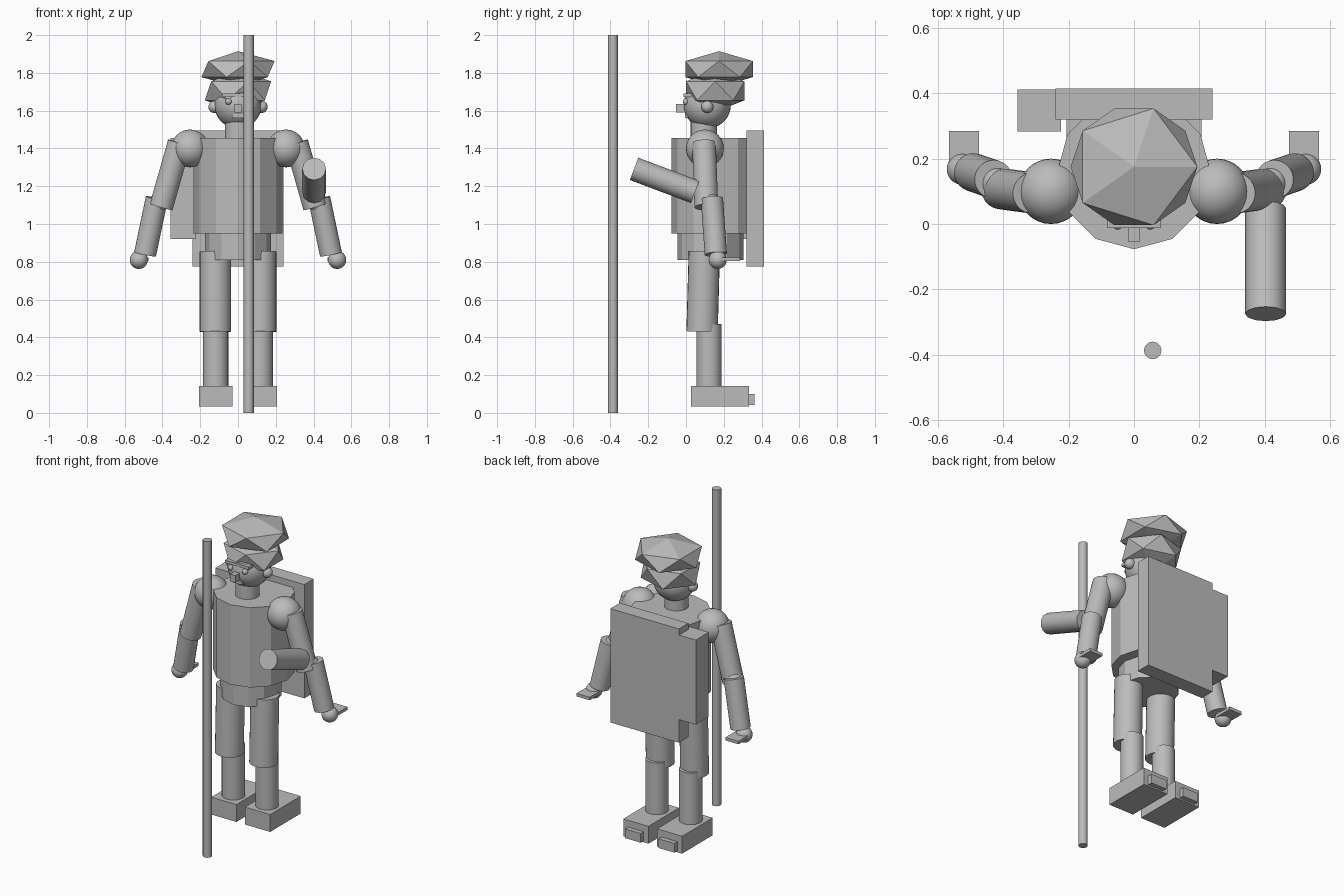
import bpy
from math import radians
from mathutils import Vector

if "Cube" in bpy.data.objects:
    bpy.data.objects.remove(bpy.data.objects["Cube"], do_unlink=True)

grey = bpy.data.materials.new("plain grey")
grey.use_nodes = True
grey.diffuse_color = (0.5, 0.5, 0.5, 1)
grey.node_tree.nodes["Principled BSDF"].inputs["Base Color"].default_value = (0.5, 0.5, 0.5, 1)


def finish(name, smooth):
    ob = bpy.context.object
    ob.name = name
    ob.data.materials.append(grey)
    if smooth:
        bpy.ops.object.shade_smooth_by_angle(angle=radians(31))
    return ob


def rod(name, start, end, radius, sides=24, smooth=True):
    start, end = Vector(start), Vector(end)
    axis = end - start
    bpy.ops.mesh.primitive_cylinder_add(vertices=sides, radius=radius, depth=axis.length,
                                        location=(start + end) / 2)
    bpy.context.object.rotation_euler = axis.to_track_quat('Z', 'Y').to_euler()
    return finish(name, smooth)


def ball(name, centre, radius):
    bpy.ops.mesh.primitive_uv_sphere_add(segments=32, ring_count=16, radius=radius, location=centre)
    return finish(name, True)


def gem(name, centre, scale):
    bpy.ops.mesh.primitive_ico_sphere_add(subdivisions=1, radius=1, location=centre)
    bpy.context.object.scale = scale
    return finish(name, False)


def box(name, low, high):
    low, high = Vector(low), Vector(high)
    bpy.ops.mesh.primitive_cube_add(size=1, location=(low + high) / 2)
    bpy.context.object.scale = high - low
    return finish(name, False)


# Body
rod("torso", (0, 0.158, 0.95), (0, 0.158, 1.455), 0.235, 12, False)
rod("hips", (0, 0.13, 0.81), (0, 0.13, 0.95), 0.175, 12, False)
rod("neck", (0, 0.095, 1.42), (0, 0.095, 1.56), 0.07)

# Head, hair and cap
ball("head", (0, 0.112, 1.63), 0.125)
gem("hair", (0, 0.155, 1.705), (0.196, 0.182, 0.112))
gem("cap", (0, 0.175, 1.82), (0.217, 0.21, 0.095))

# Face
box("brow", (-0.083, -0.012, 1.672), (0.083, 0.03, 1.69))
box("nose", (-0.018, -0.053, 1.59), (0.018, 0.02, 1.635))
box("mouth", (-0.033, -0.005, 1.56), (0.033, 0.04, 1.583))

# Backpack
box("backpack", (-0.24, 0.32, 0.775), (0.24, 0.414, 1.495))
box("side_pouch", (-0.357, 0.283, 0.92), (-0.223, 0.412, 1.455))

# Paired parts
for side, s in (("right", -1), ("left", 1)):
    ball(side + "_eye", (s * 0.05, 0, 1.648), 0.017)
    ball(side + "_ear", (s * 0.125, 0.113, 1.62), 0.032)

    ball(side + "_shoulder", (s * 0.254, 0.1, 1.4), 0.1)
    rod(side + "_upper_arm", (s * 0.31, 0.095, 1.43), (s * 0.407, 0.108, 1.09), 0.063)
    ball(side + "_elbow", (s * 0.42, 0.125, 1.115), 0.05)
    rod(side + "_forearm", (s * 0.43, 0.137, 1.135), (s * 0.492, 0.158, 0.84), 0.059)
    ball(side + "_hand", (s * 0.525, 0.168, 0.81), 0.048)
    box(side + "_fingers", (s * 0.521 - 0.046, 0.17, 0.803), (s * 0.521 + 0.046, 0.285, 0.822))

    rod(side + "_thigh", (s * 0.12, 0.097, 0.855), (s * 0.12, 0.085, 0.43), 0.083)
    rod(side + "_shin", (s * 0.118, 0.122, 0.13), (s * 0.118, 0.122, 0.47), 0.067)
    box(side + "_foot", (s * 0.118 - 0.088, 0.027, 0.033), (s * 0.118 + 0.088, 0.333, 0.143))
    box(side + "_heel", (s * 0.118 - 0.055, 0.32, 0.042), (s * 0.118 + 0.055, 0.363, 0.1))

# Held tube and standing staff
rod("tube", (0.403, 0.048, 1.17), (0.403, -0.275, 1.292), 0.063, 12)
rod("staff", (0.057, -0.387, 0), (0.057, -0.387, 2), 0.027, 12)
